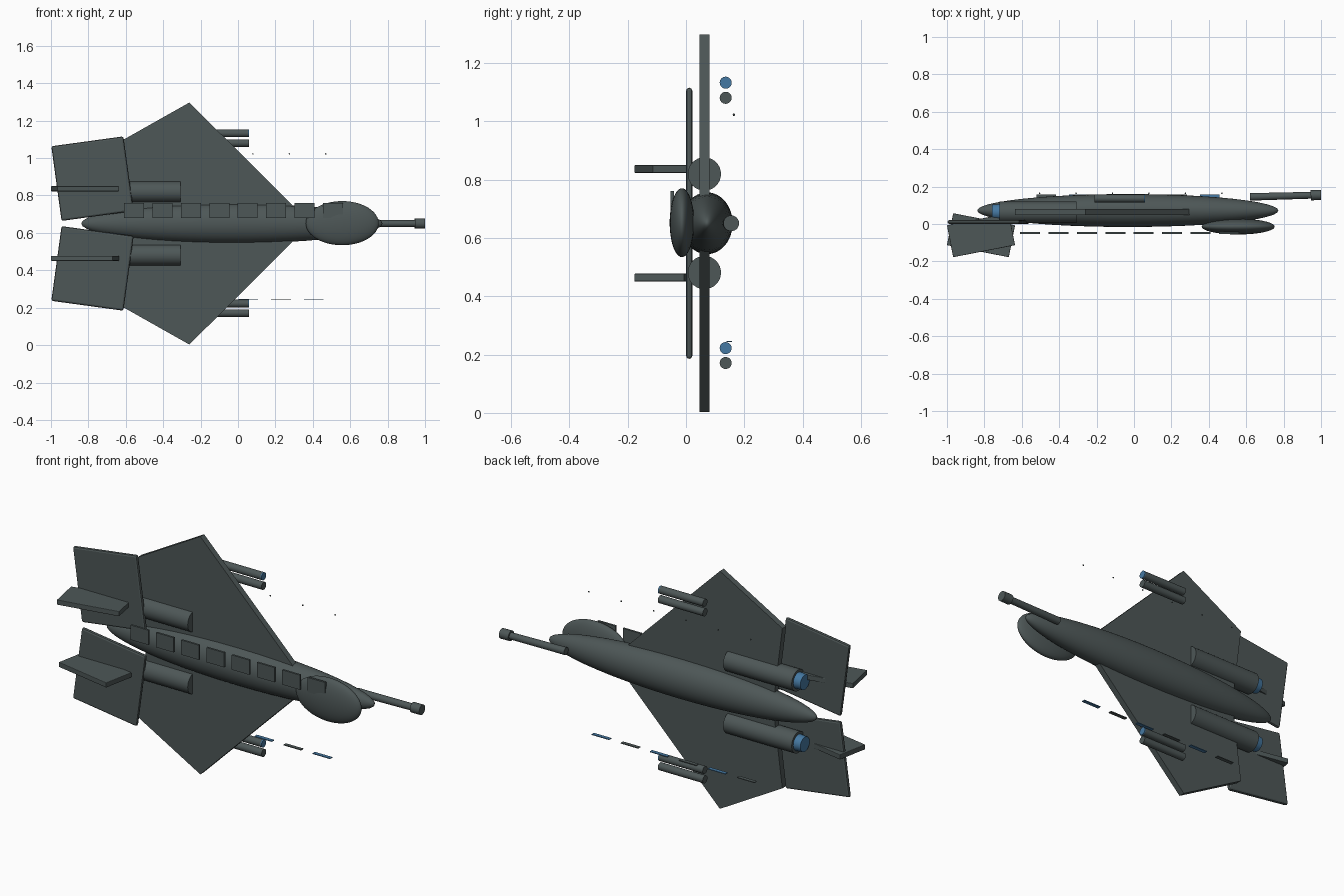
import bpy, bmesh, math
from mathutils import Vector

if "Cube" in bpy.data.objects:
    bpy.data.objects.remove(bpy.data.objects["Cube"])

MID = 0.65  # symmetry height: the aircraft is drawn standing on one wing tip


def material(name, rgb):
    m = bpy.data.materials.new(name)
    m.diffuse_color = (*rgb, 1)
    m.use_nodes = True
    m.node_tree.nodes["Principled BSDF"].inputs["Base Color"].default_value = m.diffuse_color
    return m


GREY = material("dark_slate_grey", (0.075, 0.095, 0.095))
BLUE = material("steel_blue", (0.06, 0.19, 0.36))


def finish(name, mat, smooth=False):
    o = bpy.context.object
    o.name = name
    o.data.materials.append(mat)
    if smooth:
        bpy.ops.object.shade_smooth_by_angle(angle=math.radians(40))
    return o


def ellipsoid(name, loc, radii, mat=GREY, seg=48, rings=24):
    bpy.ops.mesh.primitive_uv_sphere_add(segments=seg, ring_count=rings, radius=1,
                                         location=loc, rotation=(0, math.pi / 2, 0))
    bpy.context.object.scale = (radii[2], radii[1], radii[0])
    return finish(name, mat, True)


def rod(name, a, b, r1, r2=None, mat=GREY):
    a, b = Vector(a), Vector(b)
    bpy.ops.mesh.primitive_cone_add(vertices=32, radius1=r1, radius2=r1 if r2 is None else r2,
                                    depth=(b - a).length, location=(a + b) / 2,
                                    rotation=(b - a).to_track_quat('Z', 'Y').to_euler())
    return finish(name, mat, True)


def box(name, loc, size, mat=GREY, rot=(0, 0, 0), bevel=0):
    bpy.ops.mesh.primitive_cube_add(size=1, location=loc, rotation=rot)
    o = bpy.context.object
    o.scale = size
    bpy.ops.object.transform_apply(location=False, rotation=False, scale=True)
    if bevel:
        mod = o.modifiers.new("bevel", 'BEVEL')
        mod.width, mod.segments = bevel, 2
    return finish(name, mat)


# Fuselage and canopy
ellipsoid("fuselage", (-0.033, 0.072, MID), (0.805, 0.088, 0.106))
ellipsoid("canopy", (0.557, -0.014, 0.652), (0.195, 0.042, 0.118))

# Delta wing, one outline extruded through its thickness
half = [(-0.26, 1.297), (-0.636, 1.085)]
outline = [(0.39, MID)] + half + [(-0.58, MID)] + [(x, 2 * MID - z) for x, z in reversed(half)]
bm = bmesh.new()
face = bm.faces.new([bm.verts.new((x, 0.047, z)) for x, z in outline])
new = bmesh.ops.extrude_face_region(bm, geom=[face])["geom"]
bmesh.ops.translate(bm, vec=(0, 0.033, 0), verts=[v for v in new if isinstance(v, bmesh.types.BMVert)])
bmesh.ops.recalc_face_normals(bm, faces=bm.faces)
mesh = bpy.data.meshes.new("wing")
bm.to_mesh(mesh)
bm.free()
mesh.materials.append(GREY)
bpy.context.collection.objects.link(bpy.data.objects.new("wing", mesh))

# Paired parts
for s, side in ((1, "upper"), (-1, "lower")):
    # Tail plates and upright fins
    box(side + "_tailplane", (-0.778, 0.011, MID + s * 0.24), (0.389, 0.021, 0.403),
        rot=(0, -s * math.radians(7.8), 0), bevel=0.01)
    box(side + "_fin", (-0.818, -0.06, MID + s * 0.186), (0.337, 0.174, 0.027),
        rot=(0, 0, s * math.radians(11)), bevel=0.003)
    # Engines with glowing nozzles
    z = MID + s * 0.169
    rod(side + "_engine", (-0.72, 0.063, z), (-0.307, 0.063, z), 0.057)
    rod(side + "_nozzle", (-0.76, 0.063, z), (-0.70, 0.063, z), 0.04, 0.045, BLUE)

# Gun pods: each pair has one blue-tipped tube
for side, zb, zg in (("upper", 1.132, 1.08), ("lower", 0.222, 0.171)):
    rod(side + "_blue_tipped_pod", (-0.21, 0.136, zb), (0.054, 0.136, zb), 0.0205)
    rod(side + "_pod_tip", (0.054, 0.136, zb), (0.06, 0.136, zb), 0.0205, mat=BLUE)
    rod(side + "_grey_pod", (-0.21, 0.136, zg), (0.06, 0.136, zg), 0.0205)

# Nose cannon
rod("cannon_barrel", (0.62, 0.145, MID), (0.96, 0.154, MID), 0.02, 0.018)
rod("cannon_muzzle", (0.945, 0.1535, MID), (1.0, 0.155, MID), 0.027)

# Spine armour plates
for i in range(8):
    box(f"spine_plate_{i}", (-0.556 + 0.152 * i, -0.047, 0.72), (0.107, 0.011, 0.08))

# Marker strips and rivets
for i in range(6):
    box(f"marker_strip_{i}", (-0.47 + 0.175 * i, 0.148, 0.245), (0.105, 0.02, 0.004),
        BLUE if i % 2 else GREY)
    ellipsoid(f"rivet_{i}", (-0.505 + 0.195 * i, 0.164, 1.022), (0.004, 0.004, 0.004), seg=12, rings=8)
